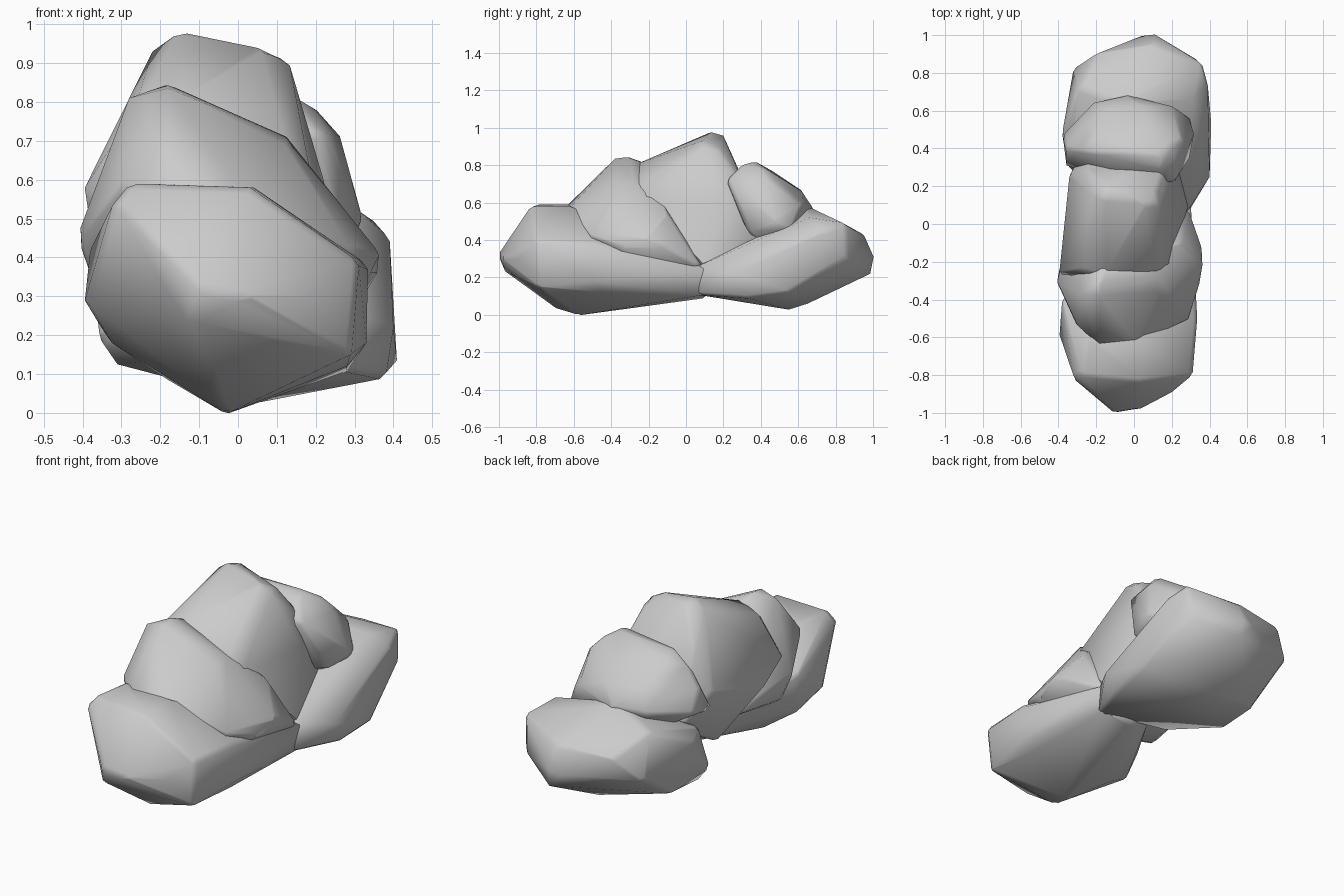
import bpy, bmesh, math


def rock(name, corners, chamfer=0.02):
    """Convex boulder wrapped around a few corner points, edges worn by a bevel."""
    bm = bmesh.new()
    for c in corners:
        bm.verts.new(c)
    bmesh.ops.convex_hull(bm, input=bm.verts)
    loose = [v for v in bm.verts if not v.link_faces]
    bmesh.ops.delete(bm, geom=loose, context='VERTS')
    bmesh.ops.recalc_face_normals(bm, faces=bm.faces)
    mesh = bpy.data.meshes.new(name)
    bm.to_mesh(mesh)
    bm.free()
    ob = bpy.data.objects.new(name, mesh)
    bpy.context.collection.objects.link(ob)
    bev = ob.modifiers.new("worn_edges", 'BEVEL')
    bev.width = chamfer
    bev.segments = 1
    bev.limit_method = 'ANGLE'
    bev.angle_limit = math.radians(40)
    bpy.ops.object.select_all(action='DESELECT')
    ob.select_set(True)
    bpy.context.view_layer.objects.active = ob
    bpy.ops.object.shade_smooth_by_angle(angle=math.radians(75))
    return ob


# low boulder at the front
rock("front_low_rock", [
    (-0.10, -1.005, 0.32), (0.02, -0.985, 0.30), (-0.12, -0.97, 0.23),
    (-0.32, -0.82, 0.54), (-0.28, -0.80, 0.59), (0.03, -0.83, 0.58),
    (0.04, -0.62, 0.58), (-0.25, -0.60, 0.59), (0.31, -0.80, 0.39),
    (0.29, -0.79, 0.15), (0.20, -0.89, 0.30), (0.335, -0.50, 0.38),
    (0.33, -0.50, 0.18), (0.28, -0.45, 0.12), (-0.03, -0.58, -0.003),
    (-0.05, -0.69, 0.03), (-0.395, -0.60, 0.28), (-0.18, -0.40, 0.085),
    (-0.34, -0.47, 0.19), (-0.38, -0.40, 0.42), (0.30, 0.12, 0.25),
    (0.28, 0.12, 0.11), (-0.28, -0.31, 0.24), (-0.02, 0.10, 0.16),
    (0.10, 0.11, 0.09)])

# middle boulder leaning on the front one
rock("front_upper_rock", [
    (-0.28, -0.37, 0.81), (-0.18, -0.30, 0.845), (-0.18, -0.38, 0.835),
    (-0.16, -0.23, 0.82), (0.125, -0.28, 0.71), (0.12, -0.36, 0.69),
    (-0.18, -0.66, 0.56), (0.02, -0.645, 0.55), (0.29, -0.52, 0.42),
    (-0.30, -0.55, 0.58), (-0.415, -0.30, 0.45), (-0.37, -0.28, 0.32),
    (0.365, -0.20, 0.41), (0.36, -0.10, 0.36), (0.34, -0.35, 0.36),
    (0.245, -0.10, 0.55), (0.29, 0.10, 0.24), (-0.33, 0.05, 0.35),
    (0.20, -0.30, 0.20)])

# tall boulder in the centre
rock("centre_rock", [
    (-0.15, 0.14, 0.98), (-0.14, 0.20, 0.965), (-0.22, 0.15, 0.93),
    (0.07, 0.10, 0.935), (0.13, 0.11, 0.91), (0.12, 0.18, 0.89),
    (-0.15, -0.28, 0.80), (0.12, -0.26, 0.70), (-0.27, -0.25, 0.77),
    (-0.40, -0.27, 0.57), (-0.38, -0.15, 0.46), (-0.34, 0.27, 0.57),
    (-0.24, 0.28, 0.78), (0.16, 0.29, 0.74), (0.22, 0.22, 0.60),
    (0.19, -0.25, 0.60), (0.29, 0.08, 0.25), (-0.30, 0.15, 0.25),
    (0.20, 0.45, 0.40), (-0.25, 0.42, 0.40)])

# rounder boulder behind the tall one
rock("back_upper_rock", [
    (0.15, 0.30, 0.80), (0.14, 0.37, 0.82), (-0.20, 0.38, 0.81),
    (0.20, 0.42, 0.785), (0.26, 0.45, 0.73), (0.22, 0.22, 0.72),
    (-0.20, 0.46, 0.77), (-0.31, 0.39, 0.73), (-0.38, 0.48, 0.54),
    (-0.36, 0.40, 0.66), (-0.22, 0.65, 0.56), (-0.05, 0.685, 0.56),
    (0.05, 0.62, 0.66), (0.22, 0.62, 0.60), (-0.15, 0.61, 0.67),
    (0.32, 0.49, 0.50), (0.29, 0.33, 0.45), (0.30, 0.56, 0.45),
    (-0.36, 0.30, 0.50), (0.00, 0.45, 0.30), (-0.05, 0.20, 0.70)])

# low boulder at the back
rock("back_low_rock", [
    (0.11, 1.003, 0.31), (0.04, 0.995, 0.30), (0.12, 0.985, 0.22),
    (0.36, 0.85, 0.49), (0.35, 0.86, 0.30), (0.10, 0.95, 0.43),
    (0.31, 0.66, 0.52), (-0.05, 0.64, 0.585), (0.39, 0.74, 0.45),
    (-0.20, 0.90, 0.42), (-0.32, 0.82, 0.30), (-0.29, 0.72, 0.52),
    (-0.38, 0.48, 0.40), (-0.355, 0.31, 0.19), (-0.31, 0.34, 0.125),
    (-0.33, 0.37, 0.42), (-0.31, 0.58, 0.14), (0.41, 0.55, 0.12),
    (0.38, 0.33, 0.09), (0.40, 0.25, 0.22), (0.06, 0.55, 0.028),
    (0.06, 0.65, 0.06), (0.28, 0.05, 0.26), (0.28, 0.05, 0.11),
    (-0.12, 0.08, 0.15), (-0.15, 0.12, 0.30)])
